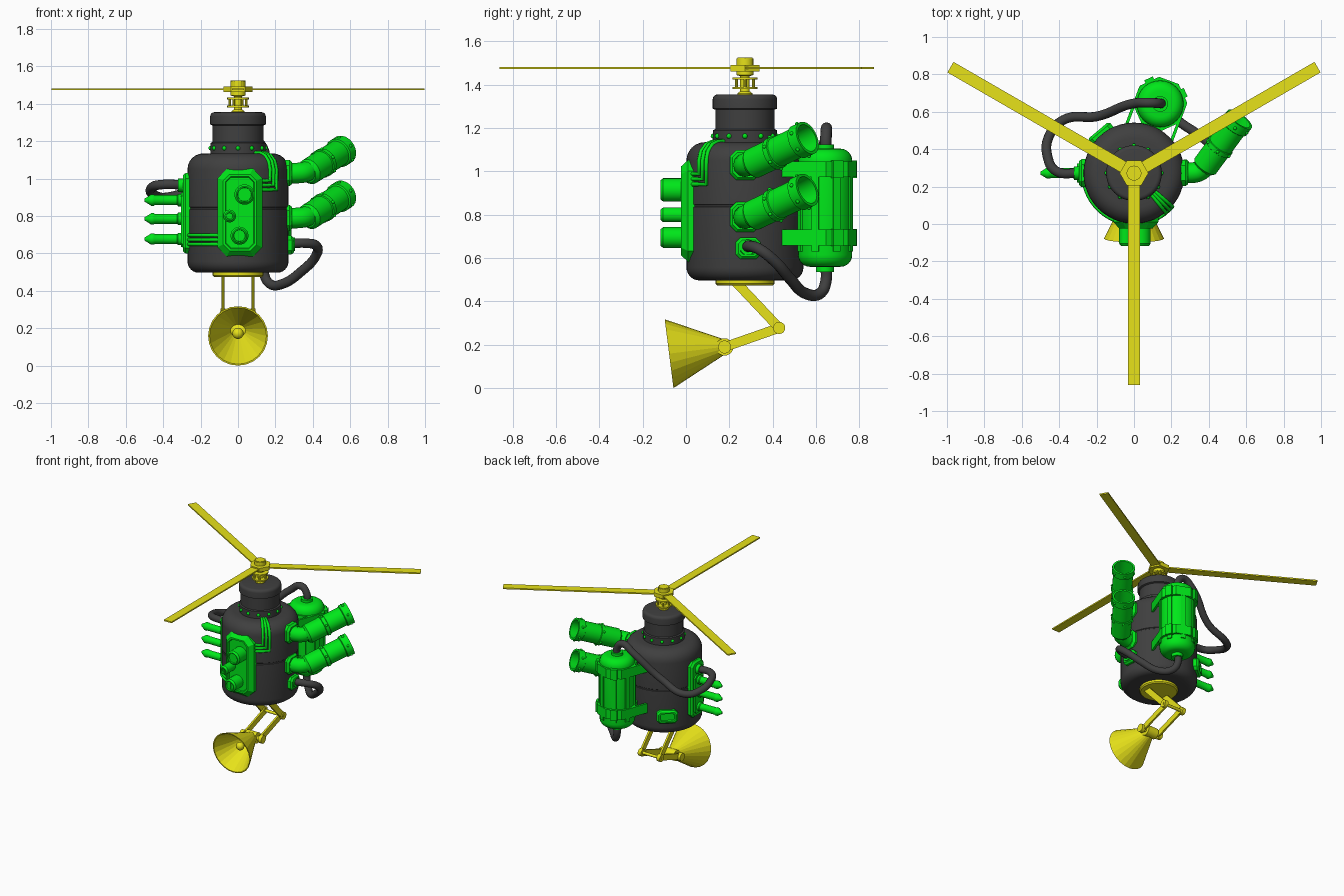
import bpy, bmesh
from math import sin, cos, pi, radians
from mathutils import Vector, Matrix

if "Cube" in bpy.data.objects:
    bpy.data.objects.remove(bpy.data.objects["Cube"])

def material(name, rgb):
    m = bpy.data.materials.new(name)
    m.diffuse_color = (*rgb, 1)
    m.use_nodes = True
    m.node_tree.nodes["Principled BSDF"].inputs["Base Color"].default_value = m.diffuse_color
    return m

GREEN = material("green", (0.0, 0.8, 0.01))
YELLOW = material("yellow", (0.8, 0.76, 0.01))
DARK = material("dark", (0.05, 0.05, 0.05))
C = Vector((0, 0.272, 0))          # body axis
TANK = Vector((0.14, 0.642, 0))    # tank axis

def finish(name, bm, mat, smooth=True):
    bmesh.ops.remove_doubles(bm, verts=bm.verts, dist=1e-5)
    bmesh.ops.recalc_face_normals(bm, faces=bm.faces)
    me = bpy.data.meshes.new(name)
    bm.to_mesh(me)
    bm.free()
    me.materials.append(mat)
    ob = bpy.data.objects.new(name, me)
    bpy.context.collection.objects.link(ob)
    if smooth:
        bpy.ops.object.select_all(action='DESELECT')
        ob.select_set(True)
        bpy.context.view_layer.objects.active = ob
        bpy.ops.object.shade_smooth_by_angle(angle=radians(35))
    return ob

def loft(bm, rings):
    vs = [[bm.verts.new(p) for p in r] for r in rings]
    n = len(vs[0])
    for a, b in zip(vs, vs[1:]):
        for i in range(n):
            bm.faces.new((a[i], a[(i + 1) % n], b[(i + 1) % n], b[i]))
    return vs

def lathe(name, profile, mat, origin=(0, 0, 0), axis=(0, 0, 1), segs=32, smooth=True, turn=0):
    """Revolve (radius, height) points about an axis."""
    q = Vector((0, 0, 1)).rotation_difference(Vector(axis).normalized())
    bm = bmesh.new()
    loft(bm, [[Vector(origin) + q @ Vector((r * cos(turn + 2 * pi * i / segs), r * sin(turn + 2 * pi * i / segs), h))
               for i in range(segs)] for r, h in profile])
    return finish(name, bm, mat, smooth)

def cyl(name, mat, a, b, r, segs=20, smooth=True):
    d = Vector(b) - Vector(a)
    return lathe(name, [(0, 0), (r, 0), (r, d.length), (0, d.length)], mat, a, d, segs, smooth)

def box(name, mat, size, mtx):
    bm = bmesh.new()
    bmesh.ops.create_cube(bm, size=1, matrix=mtx @ Matrix.Diagonal((*size, 1)))
    return finish(name, bm, mat, False)

def ball(name, mat, loc, r):
    bm = bmesh.new()
    bmesh.ops.create_uvsphere(bm, u_segments=16, v_segments=8, radius=r, matrix=Matrix.Translation(loc))
    return finish(name, bm, mat)

def radial(angle, z, centre=C):
    """Frame on the body: x tangent, y up, z outward."""
    a = radians(angle)
    m = Matrix(((-sin(a), 0, cos(a)), (cos(a), 0, sin(a)), (0, 1, 0))).to_4x4()
    m.translation = centre + Vector((0, 0, z))
    return m

def plate(name, w, h, ch, sections, mtx, mat=GREEN):
    """Chamfered rectangle lofted through (inset, height) sections."""
    bm = bmesh.new()
    rings = []
    for ins, d in sections:
        x, y = w / 2 - ins, h / 2 - ins
        c = max(ch - ins * 0.5, 0.004)
        pts = [(x, y - c), (x - c, y), (c - x, y), (-x, y - c), (-x, c - y), (c - x, -y), (x - c, -y), (x, c - y)]
        rings.append([mtx @ Vector((px, py, d)) for px, py in pts])
    vs = loft(bm, rings)
    bm.faces.new(vs[0])
    bm.faces.new(vs[-1])
    return finish(name, bm, mat, False)

def tube(name, pts, r, mat, smooth_path=True, res=4):
    cu = bpy.data.curves.new(name, 'CURVE')
    cu.dimensions = '3D'
    cu.bevel_depth, cu.bevel_resolution, cu.use_fill_caps = r, res, True
    cu.resolution_u = 8
    s = cu.splines.new('BEZIER')
    s.bezier_points.add(len(pts) - 1)
    for bp, p in zip(s.bezier_points, pts):
        bp.co = p
        bp.handle_left_type = bp.handle_right_type = 'AUTO' if smooth_path else 'VECTOR'
    cu.materials.append(mat)
    ob = bpy.data.objects.new(name, cu)
    bpy.context.collection.objects.link(ob)
    bpy.ops.object.select_all(action='DESELECT')
    ob.select_set(True)
    bpy.context.view_layer.objects.active = ob
    bpy.ops.object.convert(target='MESH')

def pol(r, deg, z):
    return C + Vector((r * cos(radians(deg)), r * sin(radians(deg)), z))

# Body with neck
def arc(r, z, rad, a0, a1, n=6):
    return [(r + rad * cos(radians(a0 + (a1 - a0) * i / n)), z + rad * sin(radians(a0 + (a1 - a0) * i / n))) for i in range(n + 1)]

lathe("body", [(0, .497)] + arc(.21, .557, .06, -90, 0) + [(.27, .835), (.266, .838), (.266, .845), (.27, .848)]
      + arc(.185, 1.05, .085, 0, 90) + [(.147, 1.135), (.147, 1.19), (.137, 1.195), (.137, 1.285), (.149, 1.29)]
      + arc(.127, 1.333, .022, 0, 90, 4) + [(0, 1.355)], DARK, C, segs=48)
for i in range(12):
    ball("neck_rivet", GREEN, pol(.146, i * 30, 1.163), .012)

# Rotor
lathe("rotor_shaft", [(0, 1.34), (.035, 1.34), (.035, 1.36), (.022, 1.37), (.022, 1.44), (.04, 1.445), (.04, 1.52), (0, 1.52)], YELLOW, C, segs=16)
for z in (1.38, 1.424):
    cyl("rotor_spool_disc", YELLOW, C + Vector((0, 0, z)), C + Vector((0, 0, z + .01)), .058)
for i in range(6):
    cyl("rotor_spool_pin", YELLOW, pol(.045, i * 60, 1.38), pol(.045, i * 60, 1.43), .007, 8)
lathe("rotor_hub", [(0, 1.462), (.077, 1.462), (.077, 1.492), (0, 1.492)], YELLOW, C, segs=6, smooth=False)
lathe("rotor_nut", [(0, 1.49), (.04, 1.49), (.04, 1.525), (0, 1.525)], YELLOW, C, segs=6, smooth=False)
for a in (30, 150, 270):
    box("rotor_blade", YELLOW, (.065, .01, 1.113), radial(a, 1.478) @ Matrix.Translation((0, 0, .5765)))

# Front panel with vents
front = radial(-90, .818)
plate("front_panel", .24, .47, .05, [(0, .2), (0, .262), (.03, .295), (.042, .295), (.046, .287)], front @ Matrix.Translation((.01, 0, 0)))
for x, z, r in ((.035, .915, .054), (-.045, .8, .034), (.008, .695, .048)):
    p = Vector((x, 0, z))
    lathe("panel_vent", [(0, 0), (r, 0), (r, .105), (r - .01, .118), (r - .016, .118), (r - .018, .106), (0, .106)], GREEN, p, (0, -1, 0), 24)
    for k in (-1, 0, 1):
        box("vent_slat", GREEN, (r * .22, .02, r * 1.2), Matrix.Translation((x + k * r * .4, -.1, z)))

# Green rib strips wrapped on the body
for o in (-.024, 0, .024):
    tube("lower_rib", [pol(.272, a, .673 + o) for a in range(-112, -176, -7)], .011, GREEN, False, 1)
    a = -46 - o / .27 * 57
    tube("shoulder_rib", [pol(.272, -66, .965 + o), pol(.272, (a - 66) / 2, .965 + o), pol(.272, a, .965 + o), pol(.272, a, 1.05),
                          pol(.26, a, 1.093), pol(.232, a, 1.123), pol(.19, a, 1.137), pol(.15, a, 1.138)], .011, GREEN, False, 1)

# Left plate and three stub pipes
plate("left_plate", .15, .43, .03, [(0, .22), (0, .28), (.012, .295)], radial(180, .815))
plate("left_plate_block", .11, .3, .02, [(0, .28), (.005, .305)], radial(180, .78))
for z in (.885, .785, .677):
    lathe("stub_pipe", [(0, 0), (.033, 0), (.033, .05), (.027, .055), (.027, .175), (.03, .18), (.03, .195), (.02, .21), (.008, .23), (0, .23)],
          GREEN, (-.27, C.y, z), (-1, 0, 0), 16)

# Right exhaust pipes
axis = Vector((.195, .265, .125)).normalized()
for z in (1.03, .79):
    plate("exhaust_base", .14, .14, .03, [(0, .22), (0, .275), (.012, .29)], radial(0, z))
    tube("exhaust_elbow", [(.25, .275, z), (.32, .275, z), (.36, .29, z + .006), (.42, .365, z + .04)], .055, GREEN)
    o = Vector((.37, .295, z))
    lathe("exhaust_barrel", [(0, 0), (.055, 0), (.071, .02), (.071, .14), (.077, .143), (.077, .168), (.071, .171), (.071, .295),
                             (.08, .3), (.08, .352), (.066, .352), (.06, .14), (0, .14)], GREEN, o, axis, 24)
    q = Vector((0, 0, 1)).rotation_difference(axis)
    for i in range(6):
        for h, r in ((.325, .08), (.156, .077)):
            ball("exhaust_bolt", GREEN, o + q @ Vector((r * cos(i * pi / 3), r * sin(i * pi / 3), h)), .009)

# Small hose sockets on the body
for a, z, w in ((3, .645, .115), (130, .645, .15)):
    plate("body_socket", w, .1, .022, [(0, .22), (0, .285), (.012, .298), (.022, .298), (.026, .288)], radial(a, z))
cyl("left_hose_socket", GREEN, (-.27, C.y, .965), (-.32, C.y, .965), .036)
cyl("right_hose_socket", GREEN, (.26, .285, .65), (.305, .285, .65), .036)

# Rear tank with straps and brackets
lathe("tank", [(0, .56)] + arc(.07, .615, .055, -90, 0) + arc(.07, 1.05, .055, 0, 90) + [(0, 1.105)], GREEN, TANK)
for a, b in ((1.09, 1.125), (.535, .58)):
    cyl("tank_fitting", GREEN, TANK + Vector((0, 0, a)), TANK + Vector((0, 0, b)), .042)
for i in range(8):
    box("tank_strip", GREEN, (.034, .4, .02), radial(69.5 + i * 45, .83, TANK) @ Matrix.Translation((0, 0, .122)))
for z in (.695, 1.01):
    lathe("tank_strap", [(.11, -.036), (.145, -.036), (.145, .036), (.11, .036)], GREEN, TANK + Vector((0, 0, z)), segs=8,
          smooth=False, turn=radians(69.5 + 22.5))
    for s in (-1, 1):
        box("tank_bracket", GREEN, (.016, .072, .25), radial(69.5, z) @ Matrix.Translation((s * .128, 0, .32)))
        box("strap_clamp", GREEN, (.05, .08, .03), radial(69.5 + s * 45, z, TANK) @ Matrix.Translation((0, 0, .135)))

# Hoses
tube("upper_hose", [(.14, .645, 1.09), (.14, .645, 1.15), (.09, .648, 1.2), (0, .645, 1.15), (-.2, .575, .97), (-.38, .555, .9),
                    (-.458, .46, .92), (-.462, .36, .95), (-.42, .285, .967), (-.28, .272, .967)], .026, DARK)
tube("lower_hose", [(.14, .645, .58), (.14, .645, .49), (.17, .62, .438), (.24, .55, .438), (.34, .48, .505), (.415, .41, .585),
                    (.42, .34, .64), (.36, .295, .655), (.26, .285, .65)], .026, DARK)

# Lamp arm: base disc, paired links, pins
lathe("arm_base", [(0, .474), (.128, .474), (.136, .482), (.136, .51), (0, .51)], YELLOW, C)
top, knee, wrist = (.22, .5), (.43, .278), (.178, .19)
for x in (-.08, .08):
    for (y0, z0), (y1, z1), dx in ((top, knee, 0), (knee, wrist, -.012 if x > 0 else .012)):
        d = Vector((0, y1 - y0, z1 - z0))
        m = Vector((0, 0, 1)).rotation_difference(d.normalized()).to_matrix().to_4x4()
        m.translation = (x + dx, (y0 + y1) / 2, (z0 + z1) / 2)
        box("arm_link", YELLOW, (.014, .044, d.length), m)
    cyl("knee_cap", YELLOW, (x - .014, *knee), (x + .014, *knee), .028)
    cyl("wrist_cap", YELLOW, (x - .014, *wrist), (x + .014, *wrist), .03)
cyl("knee_pin", YELLOW, (-.097, *knee), (.097, *knee), .011, 12)
cyl("wrist_pin", YELLOW, (-.085, *wrist), (.085, *wrist), .016, 12)
cyl("wrist_barrel", YELLOW, (-.045, *wrist), (.045, *wrist), .04)

# Lamp
aim = Vector((0, -.992, -.126))
neck = Vector((0, .165, .19))
lathe("lamp_shade", [(0, -.01), (.036, -.01), (.16, .245), (.152, .245), (.03, .006), (0, .006)], YELLOW, neck, aim, 24, False)
cyl("lamp_stem", YELLOW, neck, neck + aim * .12, .014, 12)
ball("lamp_bulb", YELLOW, neck + aim * .14, .03)
